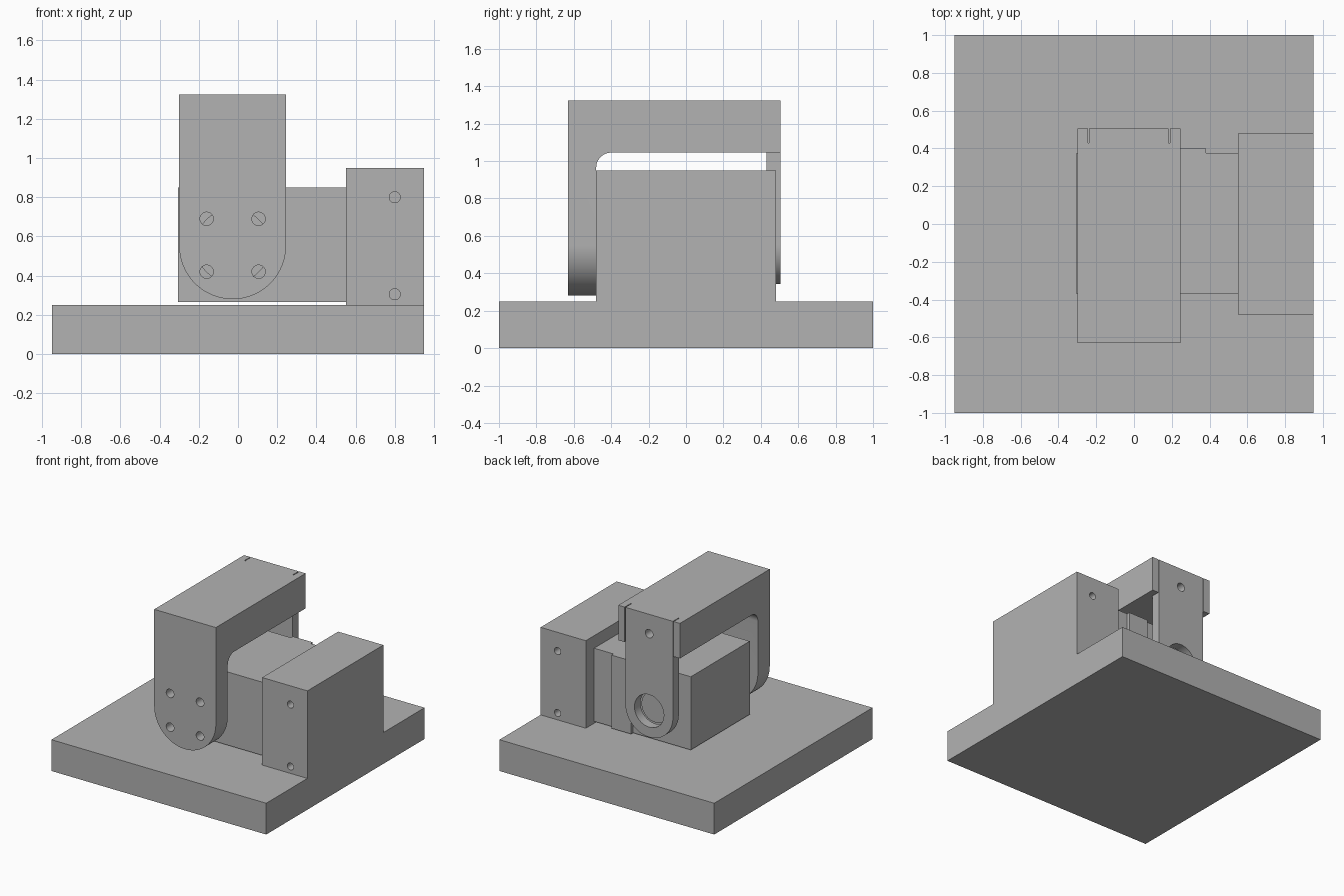
import bpy, bmesh, math

if "Cube" in bpy.data.objects:
    bpy.data.objects.remove(bpy.data.objects["Cube"])

grey = bpy.data.materials.new("light_grey")
grey.diffuse_color = (0.448, 0.448, 0.448, 1)
grey.use_nodes = True
grey.node_tree.nodes["Principled BSDF"].inputs["Base Color"].default_value = grey.diffuse_color


def prism(name, pts, axis, lo, hi):
    """Extrude a 2D outline: axis x takes (y, z) points, axis y takes (x, z)."""
    def place(p, d):
        return (d, p[0], p[1]) if axis == "x" else (p[0], d, p[1])
    bm = bmesh.new()
    ends = [[bm.verts.new(place(p, d)) for p in pts] for d in (lo, hi)]
    n = len(pts)
    bm.faces.new(ends[0])
    bm.faces.new(ends[1])
    for i in range(n):
        j = (i + 1) % n
        bm.faces.new((ends[0][i], ends[0][j], ends[1][j], ends[1][i]))
    bmesh.ops.recalc_face_normals(bm, faces=bm.faces)
    me = bpy.data.meshes.new(name)
    bm.to_mesh(me)
    bm.free()
    ob = bpy.data.objects.new(name, me)
    bpy.context.collection.objects.link(ob)
    return ob


def box(name, x0, x1, y0, y1, z0, z1):
    return prism(name, [(x0, z0), (x1, z0), (x1, z1), (x0, z1)], "y", y0, y1)


def arc(cx, cz, r, a0, a1, n):
    angles = [math.radians(a0 + (a1 - a0) * i / n) for i in range(n + 1)]
    return [(cx + r * math.cos(a), cz + r * math.sin(a)) for a in angles]


def rod(name, x, z, r, y0, y1, n=32):
    return prism(name, arc(x, z, r, 0, 360, n)[:-1], "y", y0, y1)


def combine(ob, tool, mode="DIFFERENCE"):
    bpy.context.view_layer.objects.active = ob
    mod = ob.modifiers.new("combine", "BOOLEAN")
    mod.operation, mod.solver, mod.object = mode, "EXACT", tool
    bpy.ops.object.modifier_apply(modifier=mod.name)
    bpy.data.objects.remove(tool, do_unlink=True)


def round_end(name, r, top, y0, y1):
    """Upright plate with a half-round bottom centred on the pivot."""
    pts = arc(PX, PZ, r, 180, 360, 48) + [(PX + r, top), (PX - r, top)]
    return prism(name, pts, "y", y0, y1)


PX, PZ = -0.0275, 0.5525   # pivot axis

# base plate with the upright mounting block and its screw holes
base = box("base_with_block", -0.95, 0.95, -1, 1, 0, 0.25)
combine(base, box("block", 0.55, 0.95, -0.48, 0.48, 0.1, 0.95), "UNION")
for z in (0.305, 0.80):
    for s in (-1, 1):
        combine(base, rod("hole", 0.80, z, 0.028, *sorted((s * 0.33, s * 0.6))))

# actuator body held by the block, with raised rear pad
body = box("actuator_body", -0.305, 0.56, -0.37, 0.375, 0.265, 0.85)
combine(body, box("pad", 0.205, 0.38, 0.3, 0.40, 0.265, 0.85), "UNION")

# output hub and rear pivot boss
rod("output_hub", PX, PZ, 0.19, -0.479, -0.36, 48)
rod("pivot_boss", PX, PZ, 0.12, 0.36, 0.43, 48)

# swinging bracket: bridge and thick front arm with inner fillet
outline = [(-0.63, 0.1), (-0.48, 0.1)] + arc(-0.40, 0.965, 0.08, 180, 90, 12)
outline += [(0.505, 1.045), (0.505, 1.325), (-0.63, 1.325)]
bracket = prism("swing_bracket", outline, "x", -0.6, 0.6)
combine(bracket, round_end("trim", 0.2725, 1.6, -1, 1), "INTERSECT")
combine(bracket, box("notch", PX - 0.217, PX + 0.217, 0.43, 0.7, 0.9, 1.5))
for x in (-0.16, 0.105):
    for z in (0.42, 0.69):
        combine(bracket, rod("hole", x, z, 0.034, -0.7, -0.4))
combine(bracket, rod("hole", PX, 1.17, 0.034, 0.3, 0.7))

# thin rear arm seated in the bracket notch
arm = round_end("rear_arm", 0.21, 1.325, 0.43, 0.505)
combine(arm, rod("hole", PX, PZ, 0.13, 0.3, 0.7, 48))
combine(arm, rod("hole", PX, 1.17, 0.034, 0.3, 0.7))

# colour and shading
for ob in bpy.context.collection.objects:
    ob.data.materials.clear()
    ob.data.materials.append(grey)
    ob.select_set(True)
    bpy.context.view_layer.objects.active = ob
bpy.ops.object.shade_smooth_by_angle(angle=math.radians(30))
